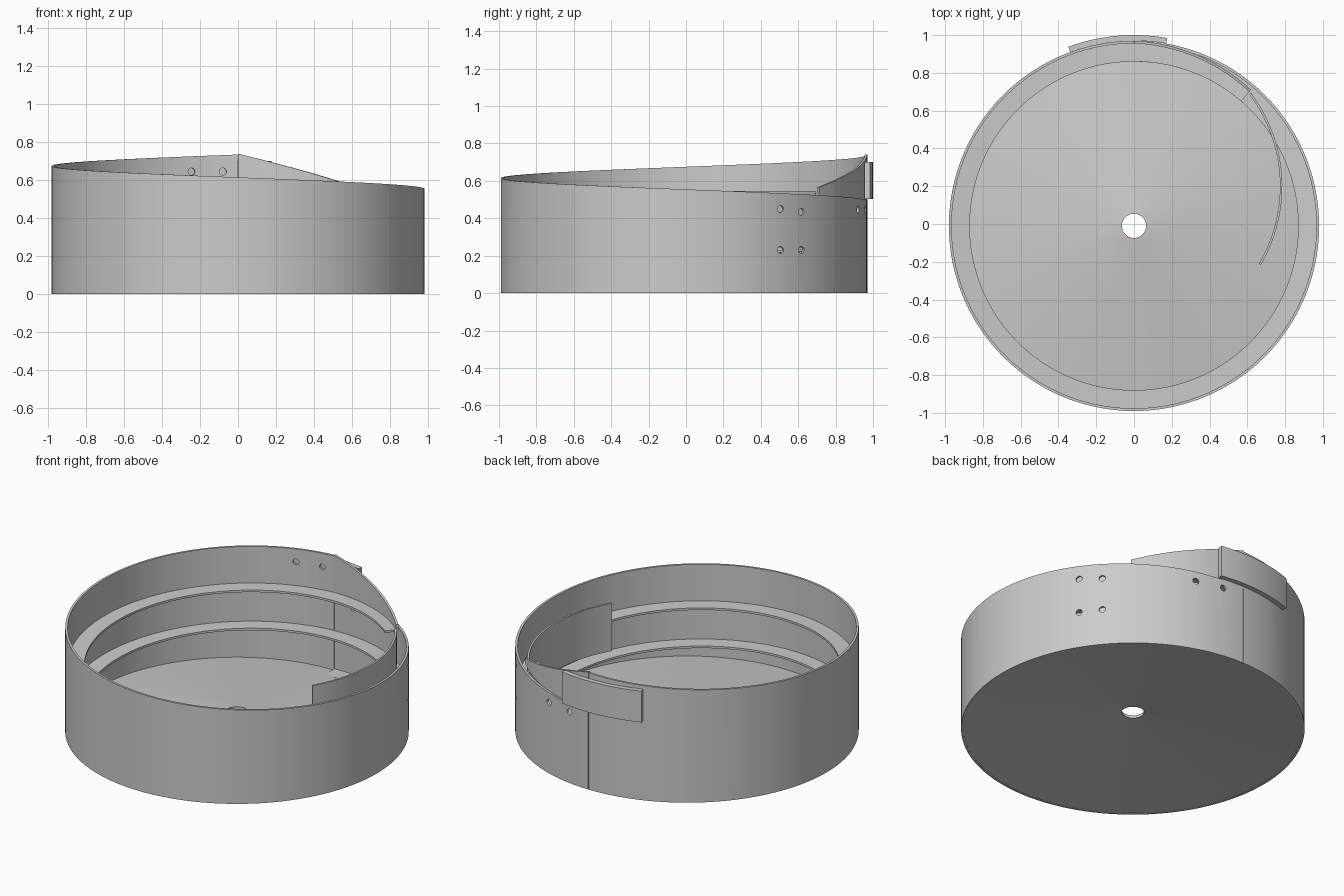
import bpy, bmesh
from math import sin, cos, tau, radians, atan2, sqrt
from mathutils import Vector, Matrix

if "Cube" in bpy.data.objects:
    bpy.data.objects.remove(bpy.data.objects["Cube"])

CY = -0.01          # bowl axis in y
PITCH = 0.24        # rise of the spiral per turn
START = radians(90)


def sweep(name, t0, t1, n, section, center=(0, CY)):
    """Sweep an (r, z) section clockwise; t counts turns from the back."""
    bm = bmesh.new()
    rings = []
    for i in range(n + 1):
        t = t0 + (t1 - t0) * i / n
        a = START - tau * t
        rings.append([bm.verts.new((center[0] + r * cos(a), center[1] + r * sin(a), z))
                      for r, z in section(t)])
    m = len(rings[0])
    for p, q in zip(rings, rings[1:]):
        for k in range(m):
            bm.faces.new((p[k], p[(k + 1) % m], q[(k + 1) % m], q[k]))
    if abs(t1 - t0 - 1) < 1e-6:
        bmesh.ops.remove_doubles(bm, verts=bm.verts, dist=1e-5)
    else:
        bm.faces.new(rings[0])
        bm.faces.new(rings[-1])
    bmesh.ops.recalc_face_normals(bm, faces=bm.faces)
    return finish(name, bm)


def finish(name, bm):
    me = bpy.data.meshes.new(name)
    bm.to_mesh(me)
    bm.free()
    ob = bpy.data.objects.new(name, me)
    bpy.context.collection.objects.link(ob)
    return ob


def activate(ob):
    bpy.ops.object.select_all(action='DESELECT')
    ob.select_set(True)
    bpy.context.view_layer.objects.active = ob


def box(r0, r1, z0, z1):
    return [(r0, z0), (r1, z0), (r1, z1), (r0, z1)]


# Outer wall whose rim climbs one full spiral turn
wall = sweep("bowl_wall", 0.0004, 0.9996, 120,
             lambda t: box(0.966, 0.98, 0, 0.495 + PITCH * t))

# Bolt holes: three pairs through the wall
bm = bmesh.new()
spots = [(sqrt(0.97**2 - (y - CY)**2), y, z)
         for y, z in ((0.5, 0.45), (0.61, 0.435), (0.5, 0.23), (0.61, 0.23),
                      (0.91, 0.447), (0.95, 0.447))]
spots += [(x, CY + sqrt(0.97**2 - x * x), 0.645) for x in (-0.245, -0.08)]
for x, y, z in spots:
    axis = Vector((x, y - CY, 0)).to_track_quat('Z', 'Y').to_matrix().to_4x4()
    bmesh.ops.create_cone(bm, cap_ends=True, segments=16, radius1=0.019, radius2=0.019,
                          depth=0.08, matrix=Matrix.Translation((x, y, z)) @ axis)
cutter = finish("hole_cutter", bm)
cutter.hide_render = True
mod = wall.modifiers.new("holes", 'BOOLEAN')
mod.operation = 'DIFFERENCE'
mod.solver = 'EXACT'
mod.object = cutter
activate(wall)
bpy.ops.object.modifier_apply(modifier=mod.name)
bpy.data.objects.remove(cutter)

# Shallow cone floor with a centre hole
floor = sweep("cone_floor", 0, 1, 120,
              lambda t: [(0.064, 0.108), (0.978, 0), (0.966, 0.016), (0.064, 0.125)])

# Spiral track ledge, two turns plus the exit
track = sweep("spiral_track", 0, 2, 200,
              lambda t: box(0.87, 0.968, 0.012 + PITCH * t, 0.025 + PITCH * t))


def exit_r(t):
    return 0.98 - 0.03 * (t - 1) / 0.113


exit_track = sweep("exit_track", 2, 2.113, 14,
                   lambda t: box(0.87, exit_r(t - 1), 0.012 + PITCH * t, 0.025 + PITCH * t))


# Tapering wall above the exit
def taper(t):
    f = (t - 1) / 0.113
    r = exit_r(t)
    return box(r - 0.014, r, 0.498 + PITCH * (t - 1), 0.74 - 0.175 * f)


exit_wall = sweep("exit_wall", 1, 1.113, 14, taper)

# Curved cover plate bolted on the outside at the back
a0 = -atan2(0.345, 0.94) / tau
a1 = atan2(0.175, 0.99) / tau
plate = sweep("cover_plate", a0, a1, 16, lambda t: box(0.98, 1.01, 0.503, 0.70))

# Inner curved guard that returns parts to the bowl
guard = sweep("return_guard", 53 / 360, 120.5 / 360, 28,
              lambda t: box(0.808, 0.82, 0.245, 0.545), center=(-0.035, 0.2))

for ob in (wall, floor, track, exit_track, exit_wall, plate, guard):
    activate(ob)
    bpy.ops.object.shade_smooth_by_angle(angle=radians(30))
